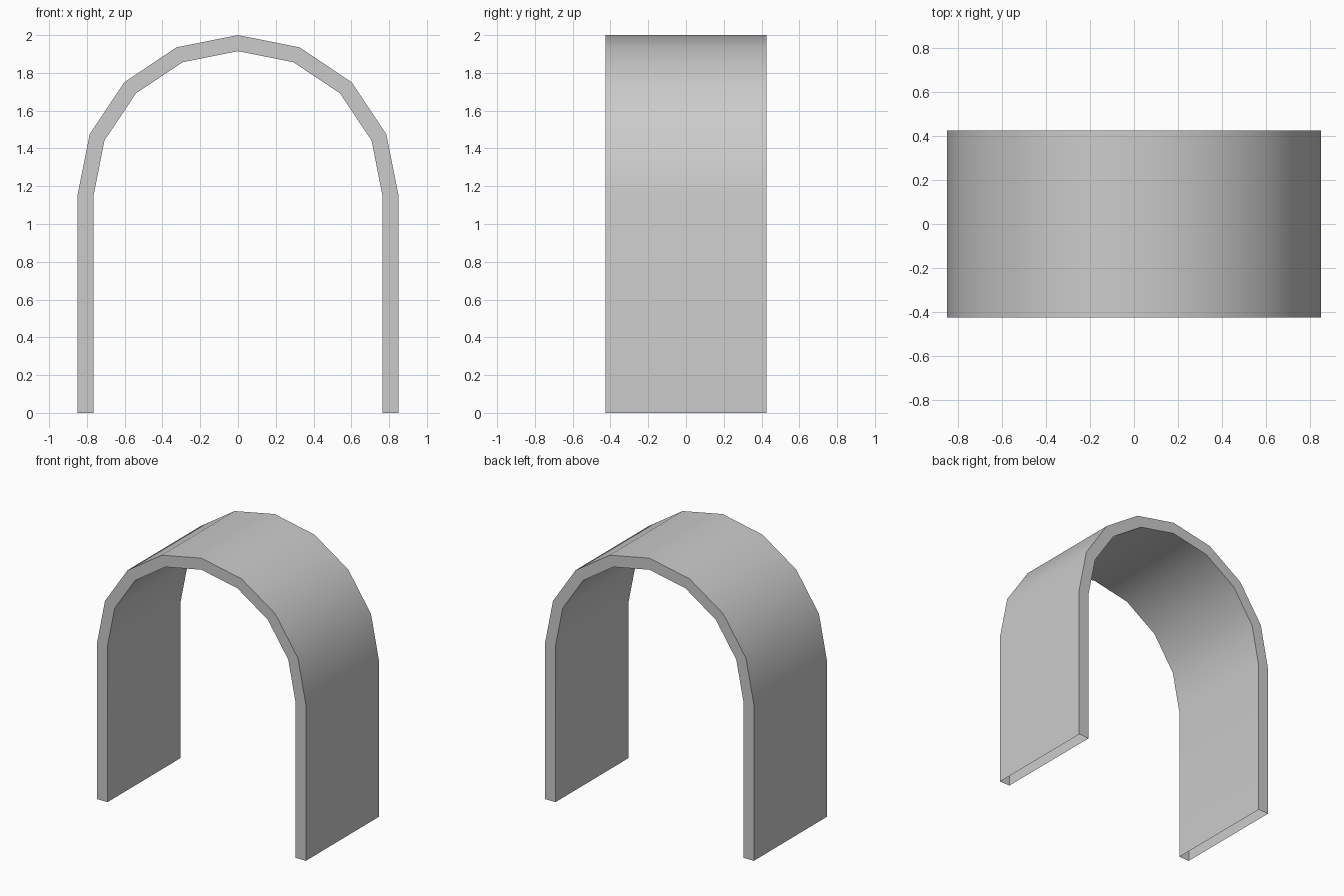
import bpy, bmesh, math

if "Cube" in bpy.data.objects:
    bpy.data.objects.remove(bpy.data.objects["Cube"])

SPRING, OUTER, INNER, HALF_DEPTH, SEGS = 1.15, 0.85, 0.765, 0.425, 8


def arch_profile(radius):
    """Leg foot, half-circle of chords, other leg foot."""
    arc = [(radius * math.cos(math.pi * i / SEGS),
            SPRING + radius * math.sin(math.pi * i / SEGS)) for i in range(SEGS + 1)]
    return [(radius, 0)] + arc + [(-radius, 0)]


bm = bmesh.new()


def line(radius, y):
    return [bm.verts.new((x, y, z)) for x, z in arch_profile(radius)]


# Four edge lines running around the arch
rails = [line(OUTER, -HALF_DEPTH), line(OUTER, HALF_DEPTH),
         line(INNER, HALF_DEPTH), line(INNER, -HALF_DEPTH)]

# Outer skin, back rim, inner skin, front rim; the feet stay open underneath
for k in range(4):
    a, b = rails[k], rails[(k + 1) % 4]
    for i in range(len(a) - 1):
        bm.faces.new((a[i], b[i], b[i + 1], a[i + 1]))

mesh = bpy.data.meshes.new("arch_tunnel")
bm.to_mesh(mesh)
bm.free()
arch = bpy.data.objects.new("arch_tunnel", mesh)
bpy.context.collection.objects.link(arch)

# Smooth curve with crisp rims
bpy.context.view_layer.objects.active = arch
arch.select_set(True)
bpy.ops.object.shade_smooth_by_angle(angle=math.radians(30))
